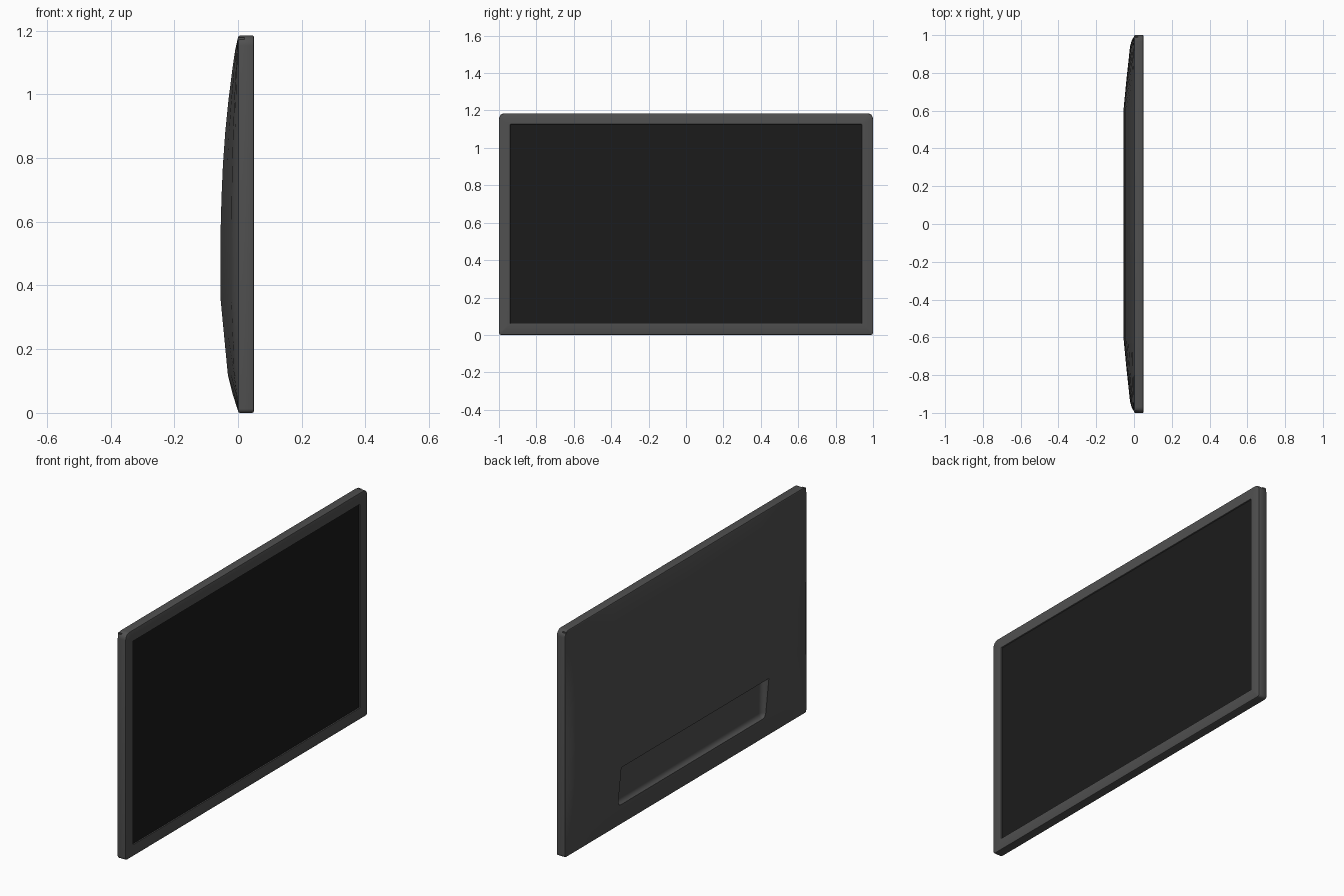
import bpy, bmesh, math

if "Cube" in bpy.data.objects:
    bpy.data.objects.remove(bpy.data.objects["Cube"])


def material(name, v):
    m = bpy.data.materials.new(name)
    m.diffuse_color = (v, v, v, 1)
    m.use_nodes = True
    m.node_tree.nodes["Principled BSDF"].inputs["Base Color"].default_value = m.diffuse_color
    return m


def finish(name, bm, mat=None, angle=30):
    bmesh.ops.recalc_face_normals(bm, faces=bm.faces)
    me = bpy.data.meshes.new(name)
    bm.to_mesh(me)
    bm.free()
    ob = bpy.data.objects.new(name, me)
    bpy.context.collection.objects.link(ob)
    if mat:
        me.materials.append(mat)
    smooth(ob, angle)
    return ob


def smooth(ob, angle=30):
    bpy.ops.object.select_all(action='DESELECT')
    ob.select_set(True)
    bpy.context.view_layer.objects.active = ob
    bpy.ops.object.shade_smooth_by_angle(angle=math.radians(angle))


def ring(bm, x, hy, z0, z1, rt, rb, n=6):
    """Rounded rectangle in the yz plane with top and bottom corner radii."""
    out = []
    for sy, top, a0 in ((1, 1, 0), (-1, 1, 90), (-1, 0, 180), (1, 0, 270)):
        r = rt if top else rb
        cy, cz = sy * (hy - r), (z1 - r if top else z0 + r)
        for i in range(n + 1):
            a = math.radians(a0 + 90 * i / n)
            out.append(bm.verts.new((x, cy + r * math.cos(a), cz + r * math.sin(a))))
    return out


def join(bm, a, b):
    for i in range(len(a)):
        j = (i + 1) % len(a)
        bm.faces.new((a[i], a[j], b[j], b[i]))


def interp(pts, t):
    for (a, u), (b, v) in zip(pts, pts[1:]):
        if t <= b:
            return u + (v - u) * (t - a) / (b - a)
    return pts[-1][1]


grey = material("casing_grey", 0.08)
black = material("screen_black", 0.011)
H = 1.185

# Frame: rounded slab with a shallow opening for the screen
bm = bmesh.new()
specs = [(0.0, 0.006), (0.002, 0.002), (0.006, 0), (0.045, 0), (0.0485, 0.0015), (0.05, 0.005)]
rings = [ring(bm, x, 1 - d, d, H - d, 0.032 - d, 0.013 - d) for x, d in specs]
rings.append(ring(bm, 0.05, 0.94, 0.06, 1.127, 0.003, 0.003))
rings.append(ring(bm, 0.044, 0.938, 0.062, 1.125, 0.003, 0.003))
for a, b in zip(rings, rings[1:]):
    join(bm, a, b)
bm.faces.new(rings[0])
finish("frame", bm, grey)

# Screen panel
bm = bmesh.new()
bm.faces.new(ring(bm, 0.045, 0.939, 0.061, 1.126, 0.003, 0.003))
finish("screen", bm, black)

# Back shell: bulge is the product of a width profile and a height profile
width = [(0, 1), (0.61, 1), (0.78, 0.7), (0.94, 0.38), (0.97, 0.23), (0.993, 0)]
height = [(0.006, 0), (0.06, 0.31), (0.12, 0.58), (0.24, 0.79), (0.36, 1), (0.56, 1),
          (0.68, 0.94), (0.78, 0.86), (0.88, 0.73), (0.98, 0.55), (1.08, 0.32),
          (1.14, 0.16), (1.179, 0)]
ys = sorted({s * y for y, _ in width for s in (-1, 1)})
bm = bmesh.new()
grid = [[bm.verts.new((-0.055 * interp(width, abs(y)) * w, y, z)) for y in ys] for z, w in height]
for r0, r1 in zip(grid, grid[1:]):
    for i in range(len(ys) - 1):
        bm.faces.new((r0[i], r0[i + 1], r1[i + 1], r1[i]))
edge = [e for e in bm.edges if e.is_boundary]
ext = bmesh.ops.extrude_edge_only(bm, edges=edge)["geom"]
for v in ext:
    if isinstance(v, bmesh.types.BMVert):
        v.co.x = 0.02
bmesh.ops.holes_fill(bm, edges=[e for e in bm.edges if e.is_boundary])
shell = finish("back_shell", bm, grey)

# Connector recess cut into the lower back, rounded at bottom and sides
bm = bmesh.new()
bmesh.ops.create_cube(bm, size=1)
for v in bm.verts:
    top = v.co.z > 0
    v.co = (-0.012 if v.co.x > 0 else -0.15,
            math.copysign(0.61, v.co.y), 0.34 if top else 0.13)
picked = []
for e in bm.edges:
    a, b = e.verts[0].co, e.verts[1].co
    floor = a.x > -0.1 and b.x > -0.1
    low_corner = a.z < 0.2 and b.z < 0.2 and abs(a.y - b.y) < 0.01
    if (floor and not (a.z > 0.3 and b.z > 0.3)) or low_corner:
        picked.append(e)
bmesh.ops.bevel(bm, geom=picked, offset=0.025, segments=5, profile=0.5, affect='EDGES')
cutter = finish("recess_cutter", bm, grey)
cutter.hide_render = True

mod = shell.modifiers.new("recess", 'BOOLEAN')
mod.operation = 'DIFFERENCE'
mod.solver = 'EXACT'
mod.object = cutter
bpy.ops.object.select_all(action='DESELECT')
bpy.context.view_layer.objects.active = shell
shell.select_set(True)
bpy.ops.object.modifier_apply(modifier=mod.name)
bpy.data.objects.remove(cutter)
smooth(shell, 25)
